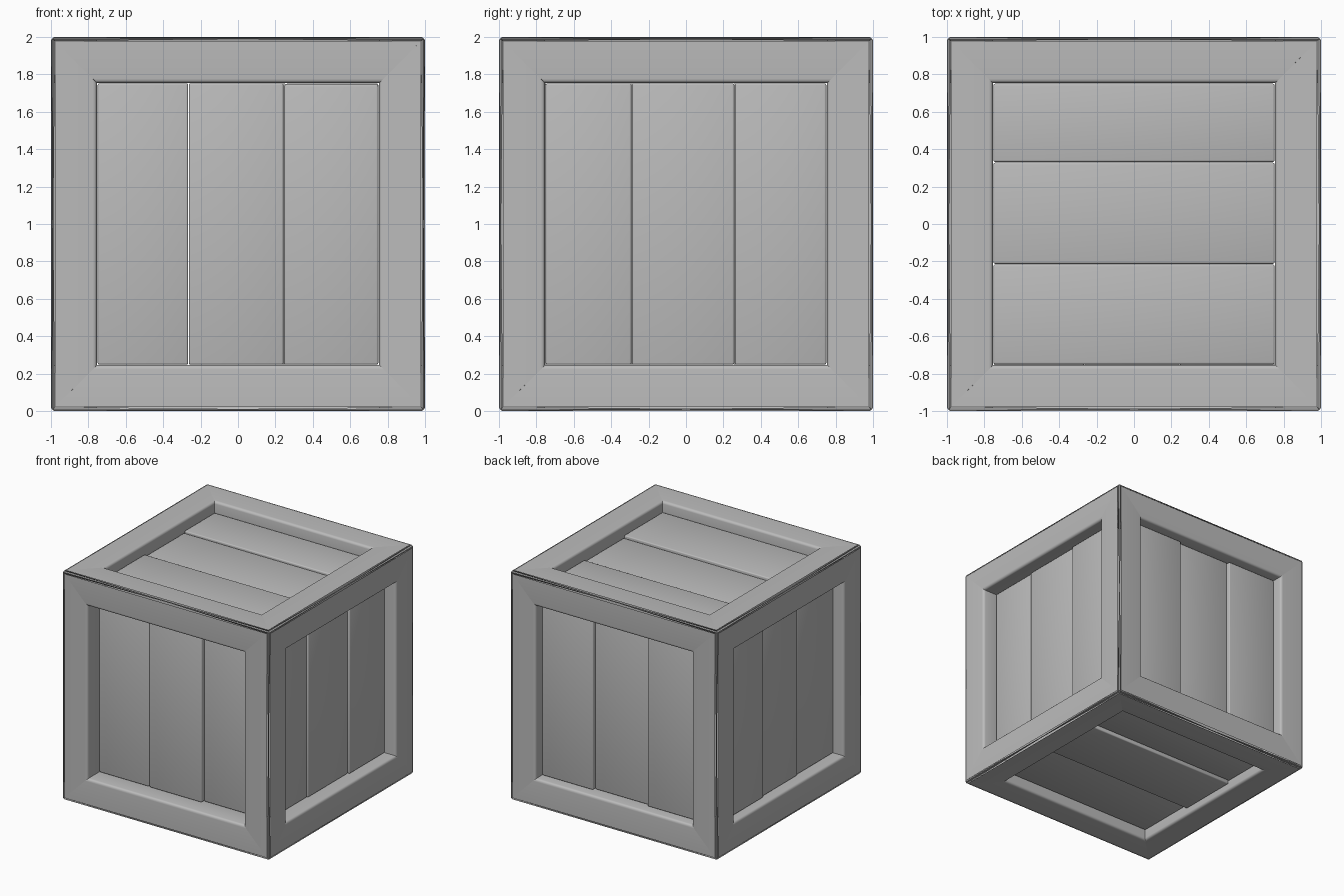
import bpy, bmesh, math
from mathutils import Vector

if "Cube" in bpy.data.objects:
    bpy.data.objects.remove(bpy.data.objects["Cube"])

IN = 0.755          # half size of the openings in the frame
THICK = 0.1         # plank thickness

grey = bpy.data.materials.new("grey")
grey.diffuse_color = (0.5, 0.5, 0.5, 1)
grey.use_nodes = True
grey.node_tree.nodes["Principled BSDF"].inputs["Base Color"].default_value = grey.diffuse_color


def finish(bm, name, edges, width):
    """Round the given edges, then store the mesh as a smooth-shaded part."""
    bmesh.ops.bevel(bm, geom=edges, offset=width, segments=3, profile=0.5,
                    affect='EDGES', clamp_overlap=True)
    bmesh.ops.recalc_face_normals(bm, faces=bm.faces)
    bmesh.ops.translate(bm, verts=bm.verts, vec=(0, 0, 1))
    me = bpy.data.meshes.new(name)
    bm.to_mesh(me)
    bm.free()
    me.materials.append(grey)
    ob = bpy.data.objects.new(name, me)
    bpy.context.collection.objects.link(ob)
    bpy.ops.object.select_all(action='DESELECT')
    ob.select_set(True)
    bpy.context.view_layer.objects.active = ob
    bpy.ops.object.shade_smooth_by_angle(angle=math.radians(35))


def beam(axis, s, t):
    """Frame beam along an axis, mitred to its neighbours at both ends."""
    b, c = (axis + 1) % 3, (axis + 2) % 3
    bm = bmesh.new()
    rings = []
    for end in (-1, 1):
        ring = []
        for u, v in ((1, 1), (IN, 1), (IN, IN), (1, IN)):
            p = Vector()
            p[axis], p[b], p[c] = end * min(u, v), s * u, t * v
            ring.append(bm.verts.new(p))
        rings.append(ring)
    r0, r1 = rings
    for i in range(4):
        j = (i + 1) % 4
        bm.faces.new((r0[i], r0[j], r1[j], r1[i]))
    for r in rings:
        bm.faces.new((r[0], r[1], r[2]))
        bm.faces.new((r[0], r[2], r[3]))
    long_edges = [bm.edges.get((r0[i], r1[i])) for i in range(4)]
    finish(bm, "frame_beam", long_edges, 0.022)


def plank(name, normal, side, along, lo, hi, depth, top=0.752):
    """Plank set into one opening, its outer face sunk by depth."""
    across = 3 - normal - along
    size, mid = Vector(), Vector()
    size[normal], mid[normal] = THICK, side * (1 - depth - THICK / 2)
    size[along], mid[along] = top + 0.752, (top - 0.752) / 2
    size[across], mid[across] = hi - lo, (lo + hi) / 2
    bm = bmesh.new()
    bmesh.ops.create_cube(bm, size=1)
    for v in bm.verts:
        v.co = Vector(a * b for a, b in zip(v.co, size)) + mid
    finish(bm, name, bm.edges[:], 0.01)


# Twelve beams of the frame
for axis in range(3):
    for s in (-1, 1):
        for t in (-1, 1):
            beam(axis, s, t)

# Three planks per side: normal axis, side, plank direction, seams, depths
X, Y, Z = 0, 1, 2
panels = [
    ("front_plank", Y, -1, Z, (-0.265, 0.245), (0.155, 0.15, 0.18)),
    ("back_plank", Y, 1, Z, (-0.265, 0.257), (0.085, 0.11, 0.085)),
    ("right_plank", X, 1, Z, (-0.29, 0.26), (0.13, 0.12, 0.105)),
    ("left_plank", X, -1, Z, (-0.24, 0.25), (0.1, 0.09, 0.075)),
    ("top_plank", Z, 1, X, (-0.215, 0.33), (0.09, 0.11, 0.095)),
    ("bottom_plank", Z, -1, X, (-0.215, 0.33), (0.09, 0.06, 0.085)),
]
for name, normal, side, along, seams, depths in panels:
    cuts = (-0.752, *seams, 0.752)
    for i, depth in enumerate(depths):
        # one front plank is slightly short
        top = 0.745 if name == "front_plank" and i == 2 else 0.752
        plank(name, normal, side, along, cuts[i] + 0.002, cuts[i + 1] - 0.002,
              depth, top)
